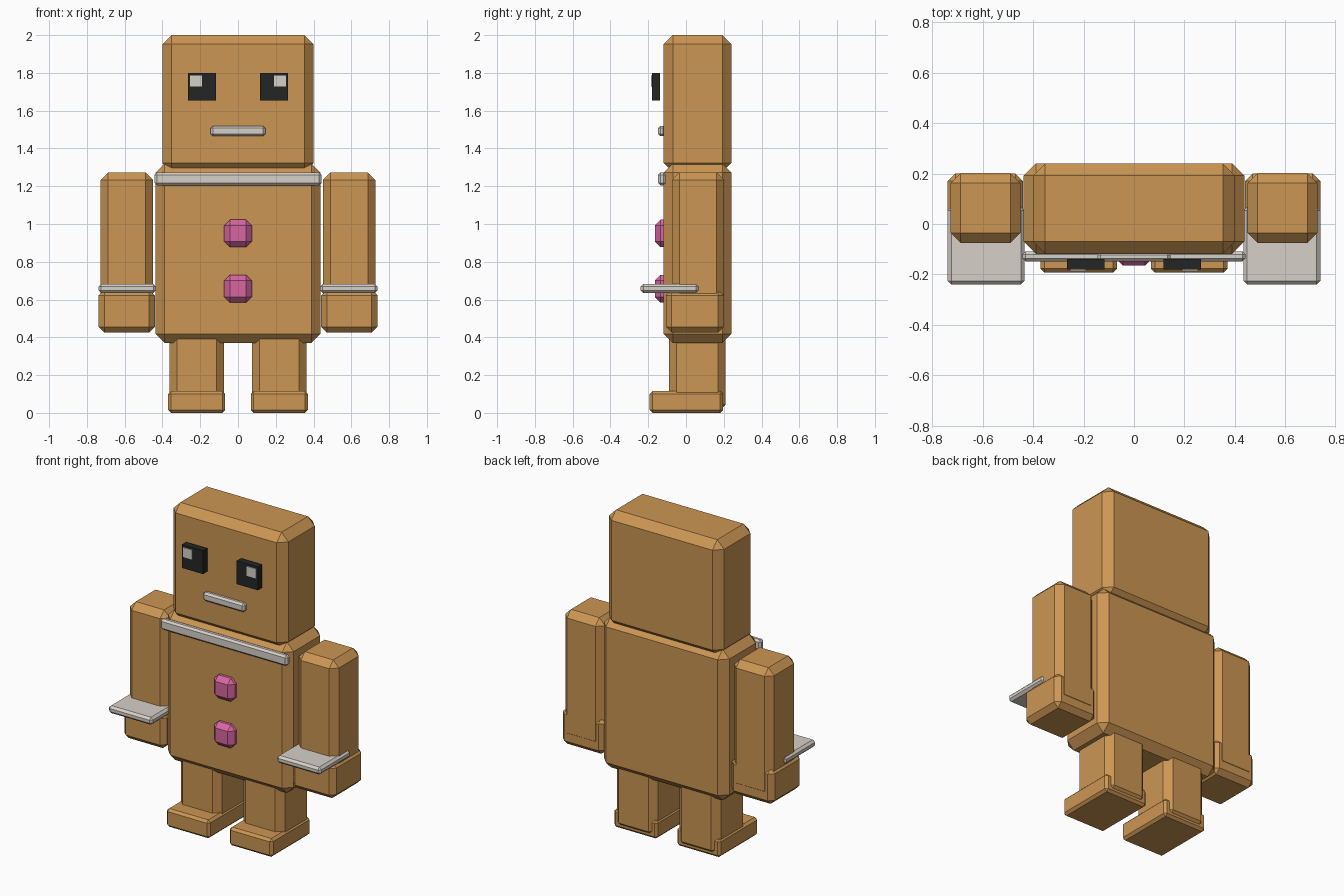
import bpy
import bmesh
from mathutils import Vector

default = bpy.data.objects.get("Cube")
if default:
    bpy.data.objects.remove(default, do_unlink=True)


def material(name, srgb):
    linear = [((c / 255 + 0.055) / 1.055) ** 2.4 for c in srgb] + [1.0]
    mat = bpy.data.materials.new(name)
    mat.use_nodes = True
    mat.diffuse_color = linear
    bsdf = mat.node_tree.nodes["Principled BSDF"]
    bsdf.inputs["Base Color"].default_value = linear
    bsdf.inputs["Roughness"].default_value = 0.8
    return mat


BISCUIT = material("biscuit brown", (204, 150, 83))
ICING = material("icing white", (215, 208, 200))
PINK = material("candy pink", (216, 102, 160))
BLACK = material("eye black", (36, 37, 37))


def block(name, mat, x, y, z, bevel=0.0):
    """Box spanning the given (low, high) ranges, with chamfered edges."""
    low, high = (Vector(v) for v in zip(x, y, z))
    centre, size = (low + high) / 2, high - low
    bm = bmesh.new()
    bmesh.ops.create_cube(bm, size=1)
    bmesh.ops.scale(bm, vec=size, verts=bm.verts)
    mesh = bpy.data.meshes.new(name)
    bm.to_mesh(mesh)
    bm.free()
    mesh.materials.append(mat)
    obj = bpy.data.objects.new(name, mesh)
    obj.location = centre
    bpy.context.collection.objects.link(obj)
    if bevel:
        mod = obj.modifiers.new("chamfer", "BEVEL")
        mod.width = bevel
        mod.segments = 1
    return obj


def pair(name, mat, x, y, z, bevel=0.0):
    """Matching blocks on the left (+x) and right (-x) sides."""
    block("left_" + name, mat, x, y, z, bevel)
    block("right_" + name, mat, (-x[1], -x[0]), y, z, bevel)


# Head and torso
block("head", BISCUIT, (-0.40, 0.40), (-0.118, 0.24), (1.275, 2.0), 0.048)
block("torso", BISCUIT, (-0.437, 0.437), (-0.118, 0.24), (0.37, 1.32), 0.048)

# Face
pair("eye", BLACK, (0.117, 0.265), (-0.18, -0.138), (1.653, 1.80))
pair("eye_highlight", ICING, (0.19, 0.254), (-0.186, -0.178), (1.727, 1.787))
block("mouth", ICING, (-0.145, 0.145), (-0.148, -0.11), (1.465, 1.52), 0.012)

# Icing collar and candy buttons
block("collar", ICING, (-0.442, 0.442), (-0.148, -0.108), (1.205, 1.272), 0.012)
for label, z in (("upper", 0.95), ("lower", 0.657)):
    block(label + "_button", PINK, (-0.073, 0.073), (-0.165, -0.02),
          (z - 0.073, z + 0.073), 0.03)

# Arms, hands and icing cuffs
pair("arm", BISCUIT, (0.45, 0.727), (-0.075, 0.202), (0.47, 1.273), 0.04)
pair("hand", BISCUIT, (0.44, 0.738), (-0.106, 0.2), (0.425, 0.652), 0.03)
pair("cuff", ICING, (0.434, 0.738), (-0.24, 0.068), (0.635, 0.682), 0.014)

# Legs and feet
pair("leg", BISCUIT, (0.075, 0.362), (-0.09, 0.21), (0.004, 0.45), 0.04)
pair("foot", BISCUIT, (0.068, 0.37), (-0.192, 0.196), (0.0, 0.115), 0.015)
